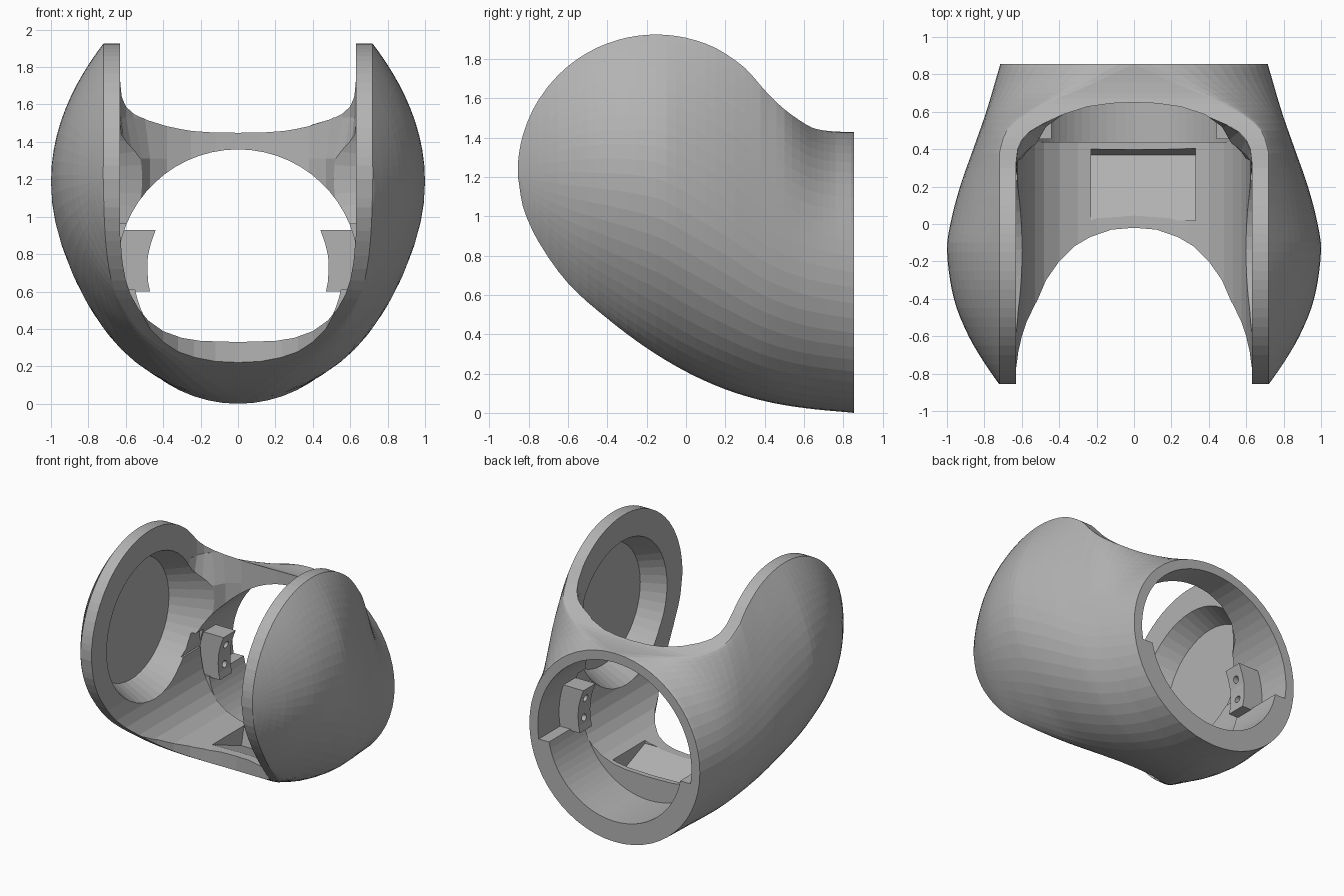
import bpy, bmesh, math

if "Cube" in bpy.data.objects:
    bpy.data.objects.remove(bpy.data.objects["Cube"])

mat = bpy.data.materials.new("plain grey")
mat.diffuse_color = (0.45, 0.45, 0.45, 1)
mat.use_nodes = True
mat.node_tree.nodes["Principled BSDF"].inputs["Base Color"].default_value = mat.diffuse_color


def curve(table, y):
    """Smooth (Hermite) interpolation through (y, value) points."""
    if y <= table[0][0]:
        return table[0][1]
    if y >= table[-1][0]:
        return table[-1][1]
    i = max(k for k in range(len(table) - 1) if table[k][0] <= y)

    def slope(k):
        a, b = table[max(k - 1, 0)], table[min(k + 1, len(table) - 1)]
        return (b[1] - a[1]) / (b[0] - a[0])
    (y0, v0), (y1, v1) = table[i], table[i + 1]
    h = y1 - y0
    u = (y - y0) / h
    return ((2*u**3 - 3*u*u + 1) * v0 + (u**3 - 2*u*u + u) * h * slope(i)
            + (3*u*u - 2*u**3) * v1 + (u**3 - u*u) * h * slope(i + 1))


def loft(name, loops):
    """Skin a closed solid through loops of 3D points."""
    bm = bmesh.new()
    rings = [[bm.verts.new(p) for p in loop] for loop in loops]
    for a, b in zip(rings, rings[1:]):
        for i in range(len(a)):
            j = (i + 1) % len(a)
            bm.faces.new((a[i], a[j], b[j], b[i]))
    bm.faces.new(rings[0])
    bm.faces.new(rings[-1][::-1])
    bmesh.ops.remove_doubles(bm, verts=bm.verts[:], dist=1e-5)
    bmesh.ops.recalc_face_normals(bm, faces=bm.faces[:])
    me = bpy.data.meshes.new(name)
    bm.to_mesh(me)
    bm.free()
    ob = bpy.data.objects.new(name, me)
    bpy.context.collection.objects.link(ob)
    me.materials.append(mat)
    return ob


def prism(name, pts, axis, lo, hi, pts2=None):
    """Extrude a 2D outline along axis 0, 1 or 2, optionally blending to a second outline."""
    def place(p, d):
        v = list(p)
        v.insert(axis, d)
        return v
    return loft(name, [[place(p, lo) for p in pts], [place(p, hi) for p in pts2 or pts]])


def tube(name, center, r1, r2, x0, x1, n=48):
    """Cone or cylinder along x, from x0 (radius r1) to x1 (radius r2)."""
    ang = [2 * math.pi * i / n for i in range(n)]
    return loft(name, [[(x, center[0] + r * math.cos(a), center[1] + r * math.sin(a)) for a in ang]
                       for x, r in ((x0, r1), (x1, r2))])


def mirrored(half):
    """Close a right-hand outline by mirroring it across x = 0."""
    return half + [(-x, v) for x, v in reversed(half) if x > 1e-6]


def cut(ob, cutter):
    m = ob.modifiers.new("cut", 'BOOLEAN')
    m.operation, m.solver, m.object = 'DIFFERENCE', 'EXACT', cutter
    bpy.context.view_layer.objects.active = ob
    bpy.ops.object.modifier_apply(modifier=m.name)
    bpy.data.objects.remove(cutter)


# outlines along y: bottom edge, half width, widest height, flat rim widths, lens factors
BOTTOM = [(-.855, 1.2), (-.83, 1.05), (-.75, .87), (-.6, .66), (-.4, .48), (-.2, .33), (0, .21),
          (.2, .12), (.4, .06), (.6, .025), (.855, 0)]
BACK_TOP = [(.2, 1.828), (.3, 1.755), (.42, 1.62), (.5, 1.545), (.58, 1.487), (.65, 1.448), (.75, 1.432), (.855, 1.43)]
WIDTH = [(-.855, .722), (-.75, .795), (-.6, .884), (-.4, .963), (-.14, 1), (0, .982), (.2, .93),
         (.4, .86), (.6, .79), (.855, .715)]
MID = [(-.855, 1.22), (-.4, 1.22), (-.14, 1.19), (0, 1.12), (.2, 1.0), (.4, .86), (.6, .77), (.855, .715)]
TOP_RIM = [(.38, .72), (.5, .68), (.58, .59), (.64, .48), (.7, .34), (.76, .2), (.81, .1), (.855, 0)]
LOW_RIM = [(-.855, .72), (-.7, .70), (-.53, .655), (-.36, .575), (-.25, .5), (-.15, .41), (-.05, .315),
           (.08, .22), (.25, .13), (.45, .05), (.65, 0)]
TOP_LENS = [(.3, 1), (.5, .8), (.7, .3), (.84, 0)]
LOW_LENS = [(-.7, 1), (-.4, .8), (-.15, .45), (.1, .15), (.4, 0)]


def top_edge(y):
    """Round ear top, then the sweep down to the collar."""
    if y < .2:
        return 1.22 + math.sqrt(max(.0002, .705**2 - (y + .152)**2))
    return curve(BACK_TOP, y)


# outer shell: loft of cross-sections from the ear fronts to the round rear collar
stations = [-.855, -.85, -.84, -.83, -.81, -.78, -.75] + [-.7 + .05 * i for i in range(20)]
stations += [.3, .34, .38, .42, .46, .5, .54, .58, .61, .64, .67, .7, .73, .76, .79, .82, .84, .855]
N = 14
loops = []
for y in stations:
    w, zm = curve(WIDTH, y), curve(MID, y)

    def arc(rim, lens, z_end, steps):
        e = max(0, min(curve(rim, y), w - .001))
        k = min(1, max(0, curve(lens, y)))      # lens-like on the ears, round on the collar
        out = []
        for i in steps:
            s = math.sin(math.pi / 2 * i / N)
            f = (1 - k) * math.sqrt(max(0, 1 - s * s)) + k * (1 - s * s)
            out.append((e + (w - e) * f, zm + (z_end - zm) * s))
        return out
    side = arc(TOP_RIM, TOP_LENS, top_edge(y), range(N, -1, -1))
    side += arc(LOW_RIM, LOW_LENS, curve(BOTTOM, y), range(1, N + 1))
    loops.append([(x, y, z) for x, z in side] + [(-x, y, z) for x, z in reversed(side)])
shell = loft("joint_shell", loops)

# saddle opening between the ears: arched at the bridge, narrower lower down
arch = [(.63, -1.1), (.63, .33), (.622, .4), (.6, .45), (.56, .492), (.5, .53), (.38, .585), (.25, .627),
        (.12, .645), (0, .65)]
neck = [(.63, -1.1), (.63, .25), (.6, .31), (.56, .37), (.51, .45), (.47, .52)] + arch[6:]
arch, neck = mirrored(arch), mirrored(neck)
cut(shell, prism("saddle_cutter", arch, 2, 1.53, 2.3))
cut(shell, prism("saddle_blend_cutter", neck, 2, 1.31, 1.54, arch))
cut(shell, prism("saddle_low_cutter", neck, 2, .9, 1.32))

# rounded trough floor, running up to the step behind it
trough = [(.63, .96), (.63, .9), (.618, .76), (.6, .66), (.575, .585), (.53, .505), (.48, .445), (.4, .388),
          (.3, .352), (.2, .336), (0, .33)]
cut(shell, prism("trough_cutter", mirrored(trough), 1, -1.1, .44))

# curved front edge of the floor
front = [(.632, -1.12), (.63, -.85), (.595, -.67), (.53, -.44), (.47, -.3), (.4, -.2), (.32, -.12),
         (.235, -.07), (.12, -.03), (0, -.02)]
cut(shell, prism("front_edge_cutter", mirrored(front), 2, -.3, 1.25))

# rear bore: wide above, narrower below, leaving a shelf on both sides
upper, lower = [[(r * math.cos(math.radians(a0 + (a1 - a0) * i / 16)), .715 + r * math.sin(math.radians(a0 + (a1 - a0) * i / 16)))
                 for i in range(17)] for r, a0, a1 in ((.645, 90, -9.4), (.56, -10.8, -90))]
upper[0], lower[-1] = (0, 1.36), (0, .155)
bore = upper + lower
cut(shell, prism("bore_cutter", bore + [(-x, z) for x, z in reversed(bore[1:-1])], 1, .438, 1))
top_half = [p for p in upper if p[1] > .75]
cut(shell, prism("bore_front_cutter", top_half + [(-x, z) for x, z in reversed(top_half[1:])], 1, .2, .6))

# flared round pockets inside the ears
for s in (1, -1):
    cut(shell, tube("pocket_cutter", (-.14, 1.2), .62, .455, s * .44, s * .8))

# ramped recess in the floor, deepest at the back
cut(shell, prism("recess_cutter", [(.02, .34), (.37, .2), (.405, .36), (.405, .5), (.02, .5)], 0, -.23, .33))

# mounting brackets with two screw holes each
profile = [(.68, .93), (.44, .93), (.465, .86), (.482, .79), (.485, .72), (.48, .65), (.47, .6), (.68, .6)]
for s, side in ((1, "right"), (-1, "left")):
    bracket = prism("bracket_" + side, [(s * x, z) for x, z in profile], 1, .455, .6)
    for z in (.69, .84):
        cut(bracket, tube("screw_cutter", (.53, z), .026, .026, s * .4, s * .56, 16))
